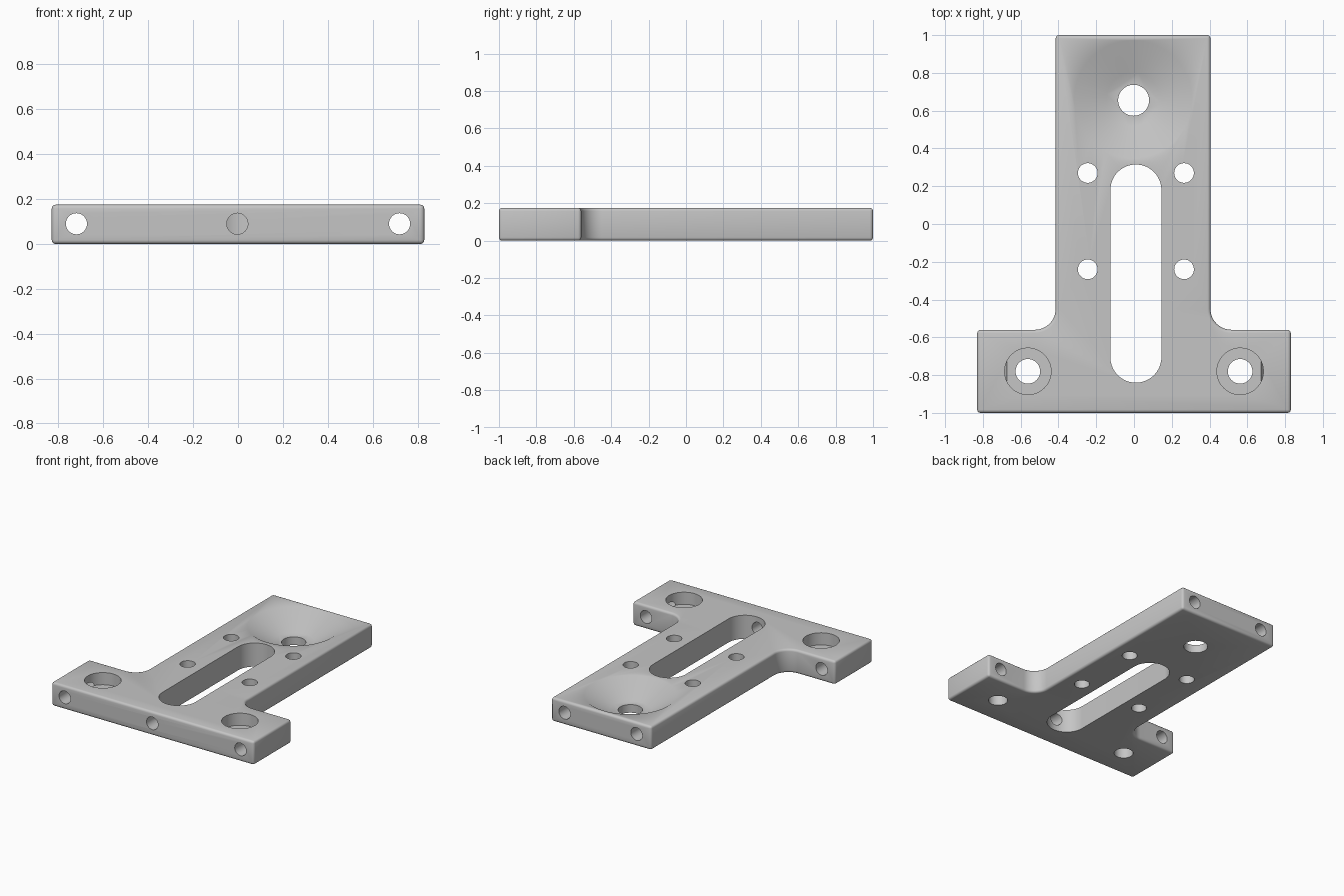
import bpy, bmesh, math
from mathutils import Vector, Matrix

cube = bpy.data.objects.get("Cube")
if cube:
    bpy.data.objects.remove(cube, do_unlink=True)

T = 0.175          # plate thickness
MID = 0.09         # height of the cross drilled holes

grey = bpy.data.materials.new("machined grey")
grey.use_nodes = True
grey.diffuse_color = (0.56, 0.56, 0.56, 1)
grey.node_tree.nodes["Principled BSDF"].inputs["Base Color"].default_value = (0.56, 0.56, 0.56, 1)


def make_object(name, bm):
    bmesh.ops.recalc_face_normals(bm, faces=bm.faces[:])
    mesh = bpy.data.meshes.new(name)
    bm.to_mesh(mesh)
    bm.free()
    mesh.materials.append(grey)
    obj = bpy.data.objects.new(name, mesh)
    bpy.context.collection.objects.link(obj)
    return obj


def prism(name, outline, z0, z1):
    bm = bmesh.new()
    face = bm.faces.new([bm.verts.new((x, y, z0)) for x, y in outline])
    top = bmesh.ops.extrude_face_region(bm, geom=[face])["geom"]
    verts = [v for v in top if isinstance(v, bmesh.types.BMVert)]
    bmesh.ops.translate(bm, verts=verts, vec=(0, 0, z1 - z0))
    return make_object(name, bm)


def arc(cx, cy, r, start, end, steps):
    angles = [math.radians(start + (end - start) * i / steps) for i in range(steps + 1)]
    return [(cx + r * math.cos(a), cy + r * math.sin(a)) for a in angles]


def drill(name, start, end, r1, r2=None):
    """Round cutter between two points, tapered when r2 is given."""
    a, b = Vector(start), Vector(end)
    axis = b - a
    spin = Vector((0, 0, 1)).rotation_difference(axis).to_matrix().to_4x4()
    bm = bmesh.new()
    bmesh.ops.create_cone(bm, cap_ends=True, segments=64, radius1=r1,
                          radius2=r1 if r2 is None else r2, depth=axis.length,
                          matrix=Matrix.Translation((a + b) / 2) @ spin)
    return make_object(name, bm)


def vertical(name, x, y, r, z0=-0.1):
    return drill(name, (x, y, z0), (x, y, T + 0.1), r)


# T-shaped plate with filleted inner corners and softened outer edges
F = 0.11
outline = [(-0.83, -1), (0.83, -1), (0.83, -0.56)]
outline += arc(0.405 + F, -0.56 + F, F, 270, 180, 12)
outline += [(0.405, 1), (-0.415, 1)]
outline += arc(-0.415 - F, -0.56 + F, F, 0, -90, 12)
outline += [(-0.83, -0.56)]
plate = prism("bracket_plate", outline, 0, T)
bevel = plate.modifiers.new("soft edges", "BEVEL")
bevel.width = 0.017
bevel.segments = 3
bevel.limit_method = "ANGLE"
bevel.angle_limit = math.radians(40)

# Long slot
slot = arc(0.01, 0.18, 0.135, 0, 180, 32) + arc(0.01, -0.705, 0.135, 180, 360, 32)
cutters = [prism("slot_cutter", slot, -0.1, T + 0.1)]

# Conical seat with its through hole; the taper carries on above the top face
floor, slope = 0.06, (0.312 - 0.142) / (T - 0.06)
cutters.append(drill("cone_cutter", (-0.005, 0.66, floor), (-0.005, 0.66, T + 0.05),
                     0.142, 0.312 + slope * 0.05))
cutters.append(vertical("cone_hole_cutter", -0.002, 0.655, 0.082))

# Four small holes beside the slot
for x in (-0.245, 0.265):
    for y in (-0.24, 0.27):
        cutters.append(vertical("small_hole_cutter", x, y, 0.052))

# Mirrored counterbores, arm holes and blind holes in the back end
for s in (-1, 1):
    cutters.append(vertical("counterbore_cutter", s * 0.562, -0.78, 0.123, 0.085))
    cutters.append(vertical("bolt_hole_cutter", s * 0.562, -0.78, 0.065))
    cutters.append(drill("arm_hole_cutter", (s * 0.72, -1.1, MID), (s * 0.72, -0.45, MID), 0.047))
    cutters.append(drill("end_hole_cutter", (s * 0.295, 1.1, MID), (s * 0.295, 0.75, MID), 0.047))

# Front hole opening into the slot
cutters.append(drill("front_hole_cutter", (-0.003, -1.1, MID), (-0.003, -0.7, MID), 0.047))

for cutter in cutters:
    mod = plate.modifiers.new(cutter.name, "BOOLEAN")
    mod.operation = "DIFFERENCE"
    mod.solver = "EXACT"
    mod.object = cutter
    cutter.hide_render = True

# Bake the cuts, then drop the cutters
bpy.context.view_layer.update()
graph = bpy.context.evaluated_depsgraph_get()
mesh = bpy.data.meshes.new_from_object(plate.evaluated_get(graph))
plate.modifiers.clear()
plate.data = mesh
mesh.materials.clear()
mesh.materials.append(grey)
for poly in mesh.polygons:
    poly.material_index = 0
for cutter in cutters:
    bpy.data.objects.remove(cutter, do_unlink=True)

bpy.ops.object.select_all(action="DESELECT")
plate.select_set(True)
bpy.context.view_layer.objects.active = plate
bpy.ops.object.shade_smooth_by_angle(angle=math.radians(35))
